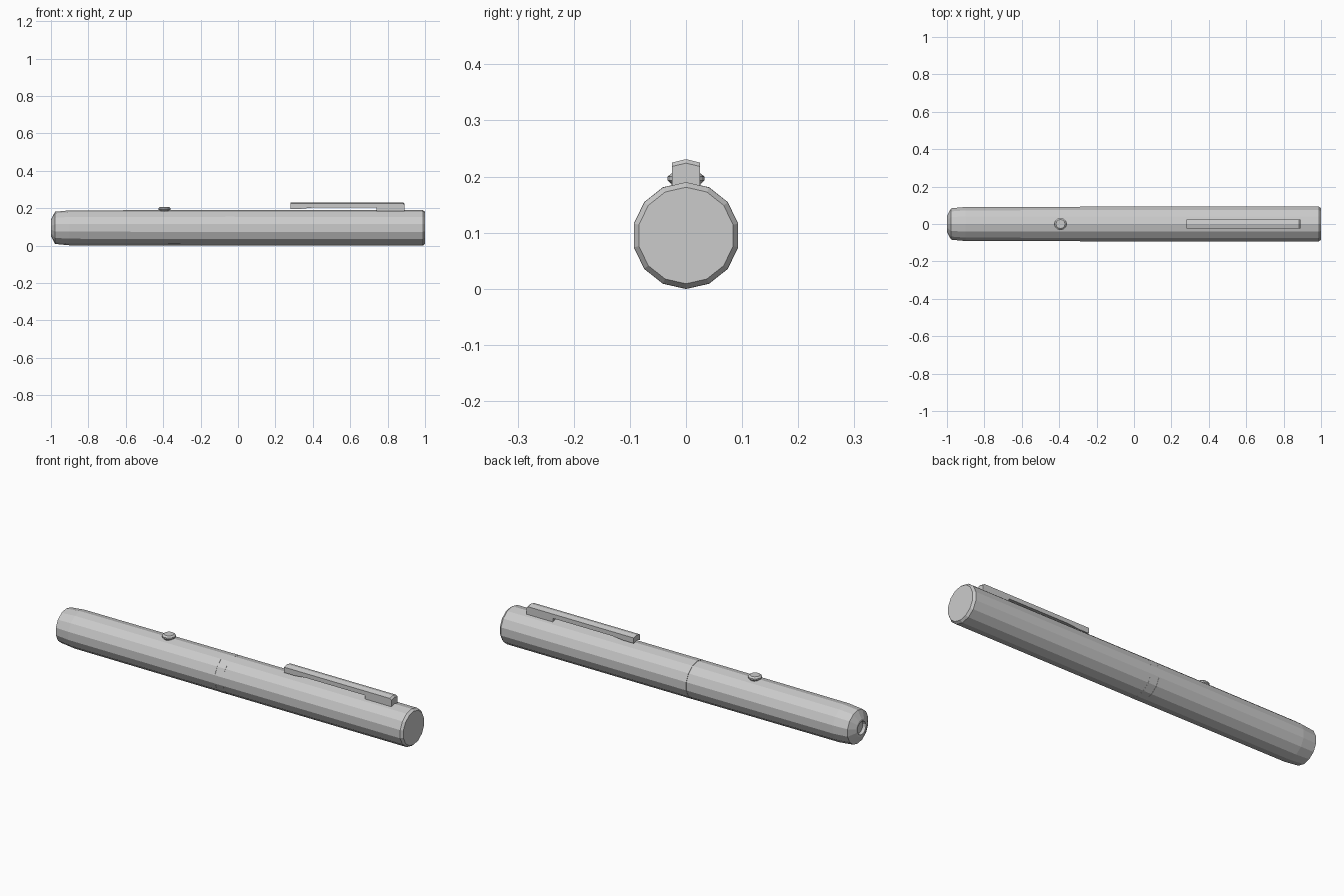
import bpy, bmesh, math

if "Cube" in bpy.data.objects:
    bpy.data.objects.remove(bpy.data.objects["Cube"], do_unlink=True)

grey = bpy.data.materials.new("light_grey")
grey.use_nodes = True
colour = (0.6, 0.6, 0.6, 1)
grey.diffuse_color = colour
grey.node_tree.nodes["Principled BSDF"].inputs["Base Color"].default_value = colour

R = 0.095  # barrel radius and axis height


def finish(name, bm):
    bmesh.ops.recalc_face_normals(bm, faces=bm.faces)
    mesh = bpy.data.meshes.new(name)
    bm.to_mesh(mesh)
    bm.free()
    mesh.materials.append(grey)
    obj = bpy.data.objects.new(name, mesh)
    bpy.context.collection.objects.link(obj)
    return obj


def skin(name, rings):
    """Join equal rings of points into a closed solid."""
    bm = bmesh.new()
    loops = [[bm.verts.new(p) for p in ring] for ring in rings]
    n = len(loops[0])
    for a, b in zip(loops, loops[1:]):
        for i in range(n):
            j = (i + 1) % n
            bm.faces.new((a[i], a[j], b[j], b[i]))
    bm.faces.new(loops[0])
    bm.faces.new(loops[-1])
    return finish(name, bm)


def tube(name, profile, sides=14):
    """Turn (x, radius) pairs about the pen axis, one corner on top."""
    angles = [i * math.tau / sides for i in range(sides)]
    return skin(name, [[(x, r * math.sin(a), R + r * math.cos(a)) for a in angles]
                       for x, r in profile])


# Two barrel halves meeting at a seam, with a recessed aperture at the tip
tube("front_barrel", [(-0.985, 0.03), (-1, 0.034), (-1, 0.045), (-0.978, 0.086),
                      (-0.9, 0.0935), (-0.067, R)])
tube("rear_barrel", [(-0.065, R), (0.988, R), (1, 0.086)])
tube("joint_sleeve", [(-0.066, R + 0.0004), (-0.02, R + 0.0004)])

# Round push button with chamfered rims
ring = [i * math.tau / 12 for i in range(12)]
skin("button", [[(-0.393 + r * math.cos(a), r * math.sin(a), z) for a in ring]
                for z, r in [(0.18, 0.025), (0.187, 0.026), (0.193, 0.033),
                             (0.2, 0.033), (0.207, 0.024)]])

# Pocket clip: side outline swept across a shallow ridge
outline = [(0.28, 0.225), (0.28, 0.197), (0.34, 0.197), (0.4, 0.203), (0.74, 0.203),
           (0.74, 0.18), (0.89, 0.18), (0.89, 0.218), (0.882, 0.225)]
skin("pocket_clip", [[(x, y, z + lift) for x, z in outline]
                     for y, lift in [(-0.025, 0), (0, 0.006), (0.025, 0)]])
